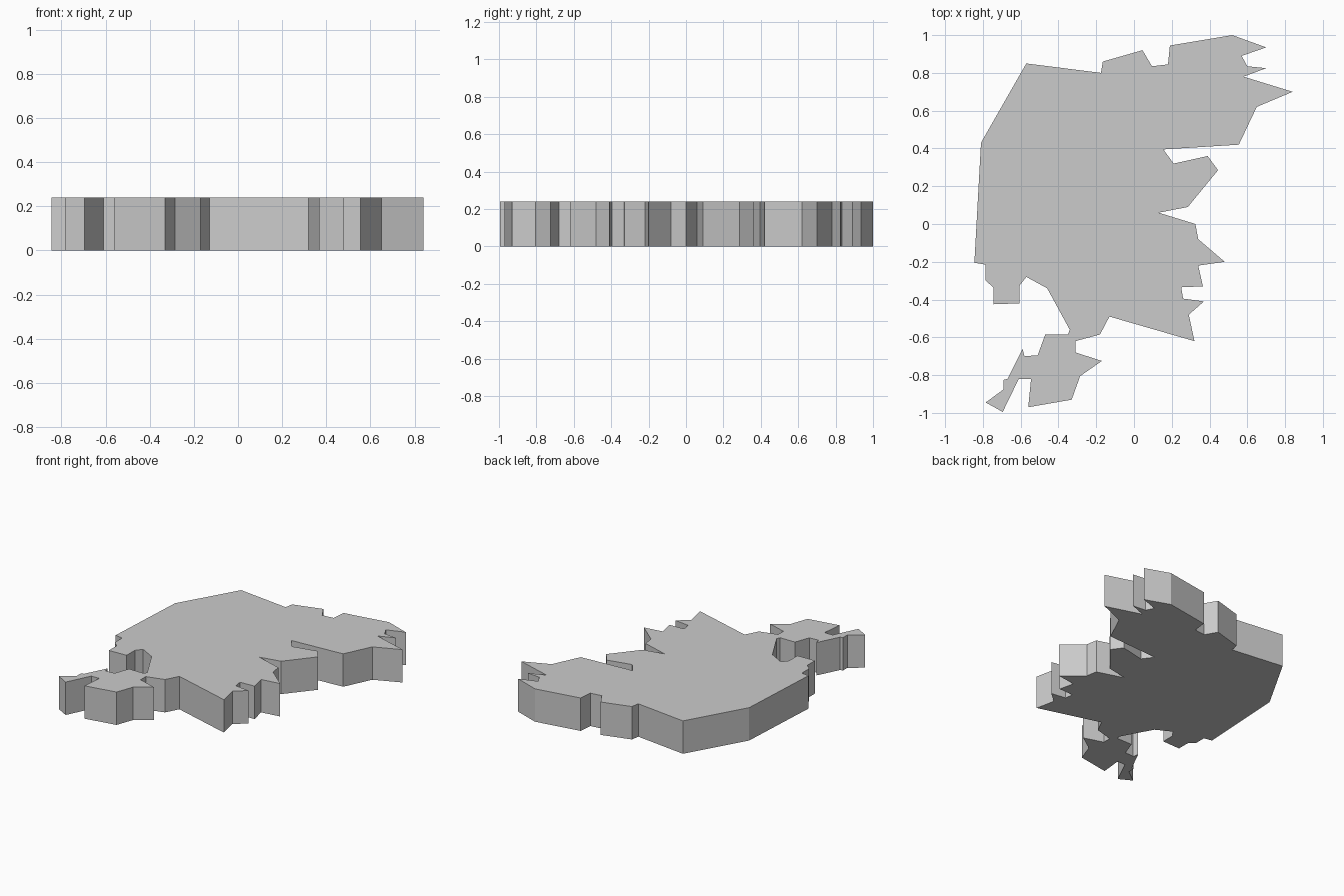
import bpy, bmesh

HEIGHT = 0.24

# Outline of the slab, clockwise, one run per side
north = [(-.57, .85), (-.175, .80), (-.165, .86), (.045, .92), (.095, .835), (.18, .845),
         (.19, .945), (.52, 1.0), (.70, .935), (.57, .89), (.60, .835), (.70, .825),
         (.58, .78), (.84, .70), (.65, .62), (.555, .42)]
east = [(.155, .395), (.21, .32), (.39, .36), (.445, .285), (.285, .09), (.13, .06),
        (.325, 0), (.34, -.08), (.48, -.20), (.34, -.22), (.365, -.33), (.25, -.335),
        (.26, -.395), (.37, -.41), (.29, -.48), (.32, -.62)]
south = [(-.13, -.49), (-.18, -.585), (-.31, -.62), (-.31, -.68), (-.17, -.725),
         (-.285, -.805), (-.33, -.93), (-.56, -.97), (-.545, -.82), (-.61, -.82),
         (-.695, -.995), (-.785, -.945), (-.69, -.875), (-.69, -.825), (-.67, -.82),
         (-.59, -.66), (-.58, -.70), (-.51, -.695), (-.47, -.585)]
west = [(-.35, -.585), (-.34, -.56), (-.46, -.34), (-.57, -.28), (-.605, -.325),
        (-.605, -.42), (-.745, -.425), (-.745, -.335), (-.785, -.30), (-.785, -.215),
        (-.845, -.205), (-.81, .43)]

# Extrude the outline into a flat slab
bm = bmesh.new()
base = bm.faces.new([bm.verts.new((x, y, 0)) for x, y in north + east + south + west])
top = bmesh.ops.extrude_face_region(bm, geom=[base], use_keep_orig=True)
bmesh.ops.translate(bm, vec=(0, 0, HEIGHT),
                    verts=[v for v in top["geom"] if isinstance(v, bmesh.types.BMVert)])
bmesh.ops.recalc_face_normals(bm, faces=bm.faces[:])
mesh = bpy.data.meshes.new("land_slab")
bm.to_mesh(mesh)
bm.free()
bpy.context.collection.objects.link(bpy.data.objects.new("land_slab", mesh))
